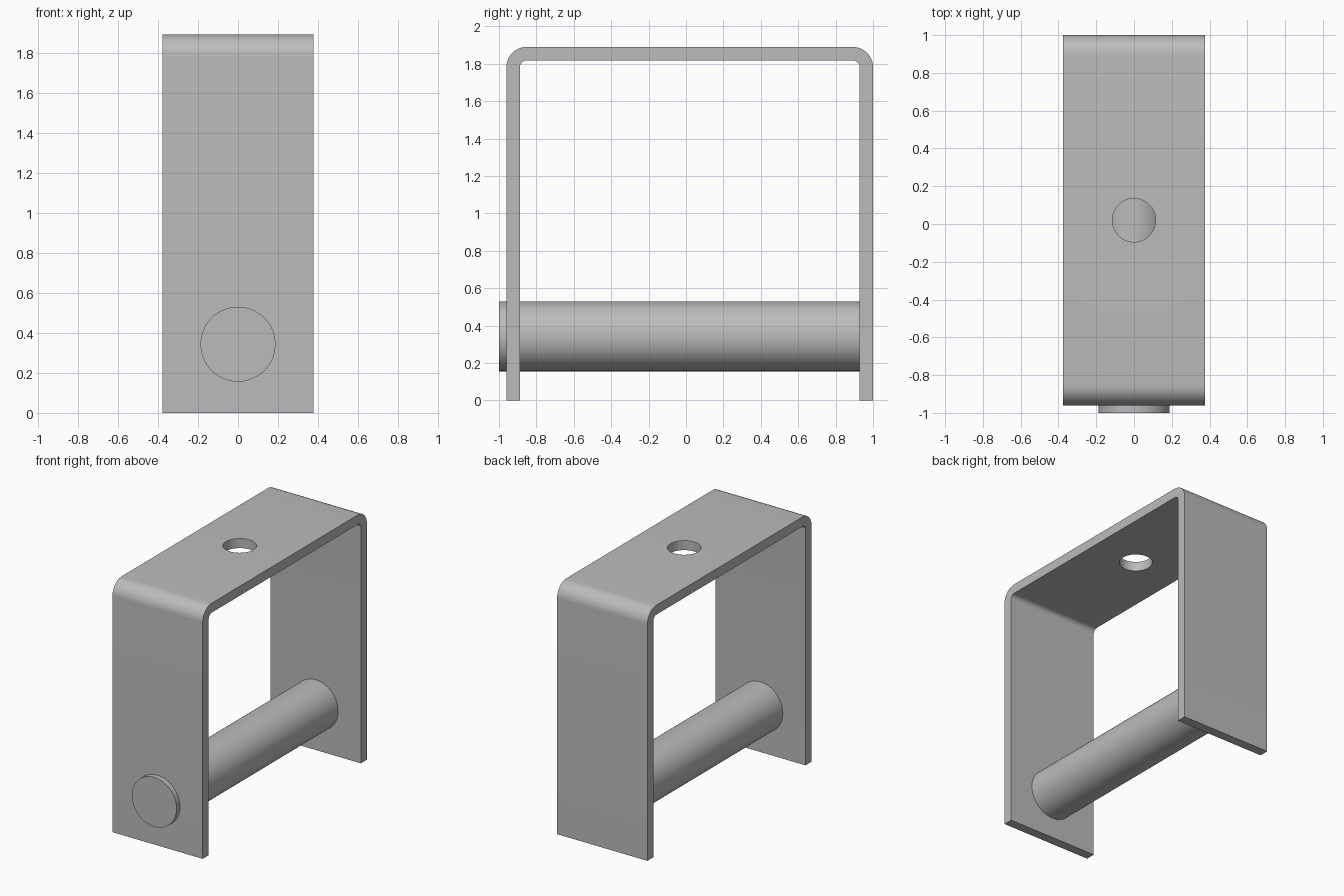
import bpy
import bmesh
from math import sin, cos, pi

if "Cube" in bpy.data.objects:
    bpy.data.objects.remove(bpy.data.objects["Cube"], do_unlink=True)

HALF_WIDTH = 0.377
FRONT, BACK, HEIGHT = -0.96, 1.0, 1.89
THICK = 0.072
INNER_RADIUS = 0.035
OUTER_RADIUS = INNER_RADIUS + THICK
PIN_RADIUS, PIN_Z = 0.187, 0.343
HOLE_RADIUS = 0.115
MID_Y = (FRONT + BACK) / 2

steel = bpy.data.materials.new("steel grey")
steel.use_nodes = True
grey = (0.5, 0.5, 0.5, 1)
steel.diffuse_color = grey
steel.node_tree.nodes["Principled BSDF"].inputs["Base Color"].default_value = grey


def arc(y, z, radius, start, end, steps=12):
    angles = [start + (end - start) * i / steps for i in range(steps + 1)]
    return [(y + radius * cos(a), z + radius * sin(a)) for a in angles]


def activate(obj):
    bpy.ops.object.select_all(action="DESELECT")
    obj.select_set(True)
    bpy.context.view_layer.objects.active = obj


def cylinder(name, radius, depth, location, rotation=(0, 0, 0)):
    bpy.ops.mesh.primitive_cylinder_add(
        vertices=96, radius=radius, depth=depth, location=location, rotation=rotation)
    obj = bpy.context.object
    obj.name = name
    return obj


def finish(obj):
    activate(obj)
    obj.data.materials.clear()
    obj.data.materials.append(steel)
    bpy.ops.object.shade_smooth_by_angle(angle=pi / 6)


# Bent strap: U profile with rounded corners, extruded across the width
front_y, back_y, bend_z = FRONT + OUTER_RADIUS, BACK - OUTER_RADIUS, HEIGHT - OUTER_RADIUS
profile = [(FRONT, 0)]
profile += arc(front_y, bend_z, OUTER_RADIUS, pi, pi / 2)
profile += arc(back_y, bend_z, OUTER_RADIUS, pi / 2, 0)
profile += [(BACK, 0), (BACK - THICK, 0)]
profile += arc(back_y, bend_z, INNER_RADIUS, 0, pi / 2)
profile += arc(front_y, bend_z, INNER_RADIUS, pi / 2, pi)
profile += [(FRONT + THICK, 0)]

bm = bmesh.new()
side = bm.faces.new([bm.verts.new((-HALF_WIDTH, y, z)) for y, z in profile])
result = bmesh.ops.extrude_face_region(bm, geom=[side])
moved = [v for v in result["geom"] if isinstance(v, bmesh.types.BMVert)]
bmesh.ops.translate(bm, verts=moved, vec=(2 * HALF_WIDTH, 0, 0))
bmesh.ops.recalc_face_normals(bm, faces=bm.faces)
mesh = bpy.data.meshes.new("bracket")
bm.to_mesh(mesh)
bm.free()
bracket = bpy.data.objects.new("bracket", mesh)
bpy.context.collection.objects.link(bracket)

# Mounting hole through the top
cutter = cylinder("hole_cutter", HOLE_RADIUS, THICK * 4, (0, MID_Y, HEIGHT - THICK / 2))
cutter.hide_render = True
activate(bracket)
cut = bracket.modifiers.new("mounting_hole", "BOOLEAN")
cut.operation = "DIFFERENCE"
cut.solver = "EXACT"
cut.object = cutter
bpy.ops.object.modifier_apply(modifier=cut.name)
bpy.data.objects.remove(cutter, do_unlink=True)
finish(bracket)

# Cross pin: stands proud of the front leg, stops against the back leg
pin_start, pin_end = -1.0, BACK - THICK
pin = cylinder("cross_pin", PIN_RADIUS, pin_end - pin_start,
               (0, (pin_start + pin_end) / 2, PIN_Z), (pi / 2, 0, 0))
finish(pin)
